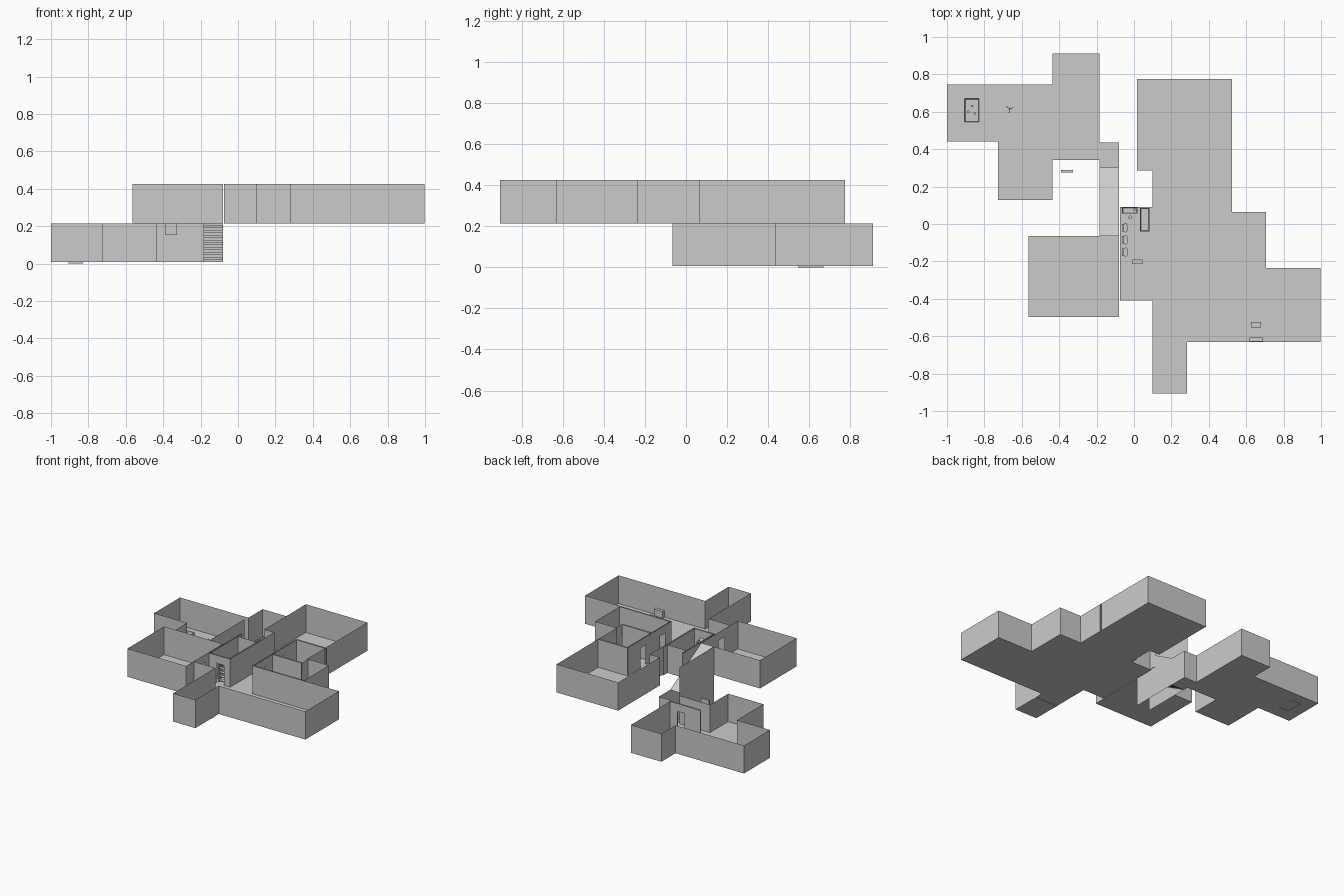
import bpy, bmesh, math
from mathutils import Matrix, Vector

if "Cube" in bpy.data.objects:
    bpy.data.objects.remove(bpy.data.objects["Cube"])

L0, L1, L2 = 0.007, 0.215, 0.425   # lower floor, upper floor, upper wall top


def finish(name, bm):
    me = bpy.data.meshes.new(name)
    bm.to_mesh(me)
    bm.free()
    ob = bpy.data.objects.new(name, me)
    bpy.context.collection.objects.link(ob)
    return ob


def sheets(name, faces):
    bm = bmesh.new()
    for f in faces:
        bm.faces.new([bm.verts.new(p) for p in f])
    bmesh.ops.remove_doubles(bm, verts=bm.verts, dist=1e-5)
    return finish(name, bm)


def floor(name, pts, z):
    return sheets(name, [[(x, y, z) for x, y in pts]])


def quad(a, b, z0, z1):
    return [(*a, z0), (*b, z0), (*b, z1), (*a, z1)]


def walls(name, pts, z0, z1):
    return sheets(name, [quad(a, b, z0, z1) for a, b in zip(pts, pts[1:])])


def door_wall(name, a, b, z0, z1, doors, h=0.15):
    """Straight wall sheet with openings given as distances along it."""
    a, b = Vector(a), Vector(b)
    d = (b - a).normalized()
    faces, pos = [], 0.0
    for s, e in doors:
        faces.append(quad(a + d * pos, a + d * s, z0, z1))
        faces.append(quad(a + d * s, a + d * e, z0 + h, z1))
        pos = e
    faces.append(quad(a + d * pos, b, z0, z1))
    return sheets(name, faces)


def box(name, x0, x1, y0, y1, z0, z1, inset=0, depth=0):
    bm = bmesh.new()
    m = Matrix.Translation(((x0 + x1) / 2, (y0 + y1) / 2, (z0 + z1) / 2)) @ \
        Matrix.Diagonal((x1 - x0, y1 - y0, z1 - z0, 1))
    bmesh.ops.create_cube(bm, size=1, matrix=m)
    if inset:
        bm.normal_update()
        top = max(bm.faces, key=lambda f: f.calc_center_median().z)
        bmesh.ops.inset_region(bm, faces=[top], thickness=inset)
        bmesh.ops.translate(bm, verts=top.verts, vec=(0, 0, -depth))
    return finish(name, bm)


def cyl(name, x, y, z0, z1, rx, ry, n=12):
    bm = bmesh.new()
    m = Matrix.Translation((x, y, (z0 + z1) / 2)) @ Matrix.Diagonal((rx, ry, z1 - z0, 1))
    bmesh.ops.create_cone(bm, cap_ends=True, segments=n, radius1=1, radius2=1, depth=1, matrix=m)
    return finish(name, bm)


# Lower storey
low = [(-.08, .302), (-.08, .435), (-.185, .435), (-.185, .912), (-.435, .912), (-.435, .745),
       (-1, .745), (-1, .44), (-.727, .44), (-.727, .127), (-.437, .127), (-.437, .342),
       (-.185, .342), (-.185, .302)]
floor("lower_floor", low, L0)
walls("lower_walls", low[:-1], L0, L1)
for y in (.442, .452):
    door_wall("lower_partition", (-.435, y), (-.185, y), L0, L1, [(.13, .19)])
box("lower_threshold", -.185, -.08, .302, .325, L0, L0 + .003)

# Staircase: stepped sheet, side walls and sloped ceiling
n, ys, ye = 16, .302, -.065
rise, run = (L1 - L0) / n, (ye - ys) / n
steps = []
for i in range(n):
    y, z = ys + i * run, L0 + i * rise
    steps.append(quad((-.185, y), (-.08, y), z, z + rise))
    steps.append([(-.185, y, z + rise), (-.08, y, z + rise),
                  (-.08, y + run, z + rise), (-.185, y + run, z + rise)])
sheets("stairs", steps)
sheets("stair_ceiling", [[(-.185, ys, L1), (-.08, ys, L1), (-.08, ye, L2), (-.185, ye, L2)]])
sheets("stair_inner_wall", [quad((-.08, ye), (-.08, ys), L0, L1),
                            [(-.08, ye, L1), (-.08, ys, L1), (-.08, ye, L2)]])
walls("stair_outer_wall", [(-.185, .342), (-.185, ye)], L0, L2)

# Upper storey
main = [(-.075, -.41), (.1, -.41), (.1, -.907), (.283, -.907), (.283, -.63), (.997, -.63),
        (.997, -.235), (.705, -.235), (.705, .065), (.525, .065), (.525, .775), (.017, .775),
        (.017, .285), (.1, .285), (.1, .09), (-.075, .09)]
floor("upper_floor", main, L1)
walls("upper_walls", main[:14], L1, L2)
for y in (-.725, -.707):
    box("entry_threshold", .1, .283, y, y + .018, L1 - .002, L1 + .002)

# Corridor and small side rooms, each with its own wall skin
for x in (.283, .291):
    door_wall("corridor_wall", (x, .28), (x, -.235), L1, L2, [(.15, .22), (.38, .45)])
for y in (.275, .285, 0, -.01):
    walls("side_room_wall", [(.283, y), (.53, y)], L1, L2)
for y in (-.235, -.226):
    walls("side_room_front", [(.283, y), (.705, y)], L1, L2)
walls("side_room_return", [(.533, 0), (.533, .065)], L1, L2)

# West room
west = [(-.08, -.065), (-.565, -.065), (-.565, -.497), (-.08, -.497)]
floor("west_room_floor", west, L1)
walls("west_room_walls", west[1:], L1, L2)
door_wall("west_room_back", west[1], west[0], L1, L2, [(.435, .48)])
door_wall("west_room_east", west[3], west[0], L1, L2, [(.16, .23)])

# Bathroom
for x in (-.073, -.065):
    walls("bath_side", [(x, -.235), (x, .14)], L1, L2)
for x in (.09, .1):
    walls("bath_corridor_side", [(x, -.235), (x, .14)], L1, L2)
walls("bath_corridor_end", [(.1, .14), (.1, .285)], L1, L2)
for y in (-.237, -.228):
    door_wall("bath_front", (-.073, y), (.1, y), L1, L2, [(.058, .122)])
walls("bath_back", [(-.073, .09), (.1, .09)], L1, L2)
for k in range(5):
    z = L1 + .012 + k * .03
    box("rack_shelf", -.012, .045, -.215, -.19, z, z + .004)
for x in (-.012, .041):
    box("rack_post", x, x + .004, -.215, -.19, L1, L1 + .14)
box("bathtub", .032, .082, -.04, .086, L1, L1 + .045, .006, .03)
box("vanity", -.063, .018, .055, .088, L1, L1 + .07, .005, .006)
cyl("soap_jar", .003, .078, L1 + .07, L1 + .085, .007, .007)
cyl("waste_bin", -.02, .035, L1, L1 + .03, .01, .01)
for y in (-.02, -.085, -.15):
    cyl("toilet_bowl", -.045, y, L1, L1 + .04, .014, .025)
    box("toilet_tank", -.064, -.054, y - .02, y + .02, L1, L1 + .07)

# Loose items
box("low_table", -.905, -.828, .545, .67, 0, .03, .006, .004)
for dx, dy in ((0, 0), (-.02, -.03), (.015, -.04)):
    cyl("table_cup", -.866 + dx, .63 + dy, .026, .036, .007, .007, 8)
for k in range(3):
    ob = box("stool_leg", 0, .022, -.002, .002, L0, L0 + .03)
    ob.matrix_world = Matrix.Translation((-.665, .615, 0)) @ Matrix.Rotation(math.radians(20 + 120 * k), 4, 'Z')
box("window_panel", -.39, -.325, .276, .288, .153, L1)
box("bench", .625, .678, -.553, -.525, L1, L1 + .035)
box("cabinet", .618, .69, -.629, -.607, L1, L1 + .05)
